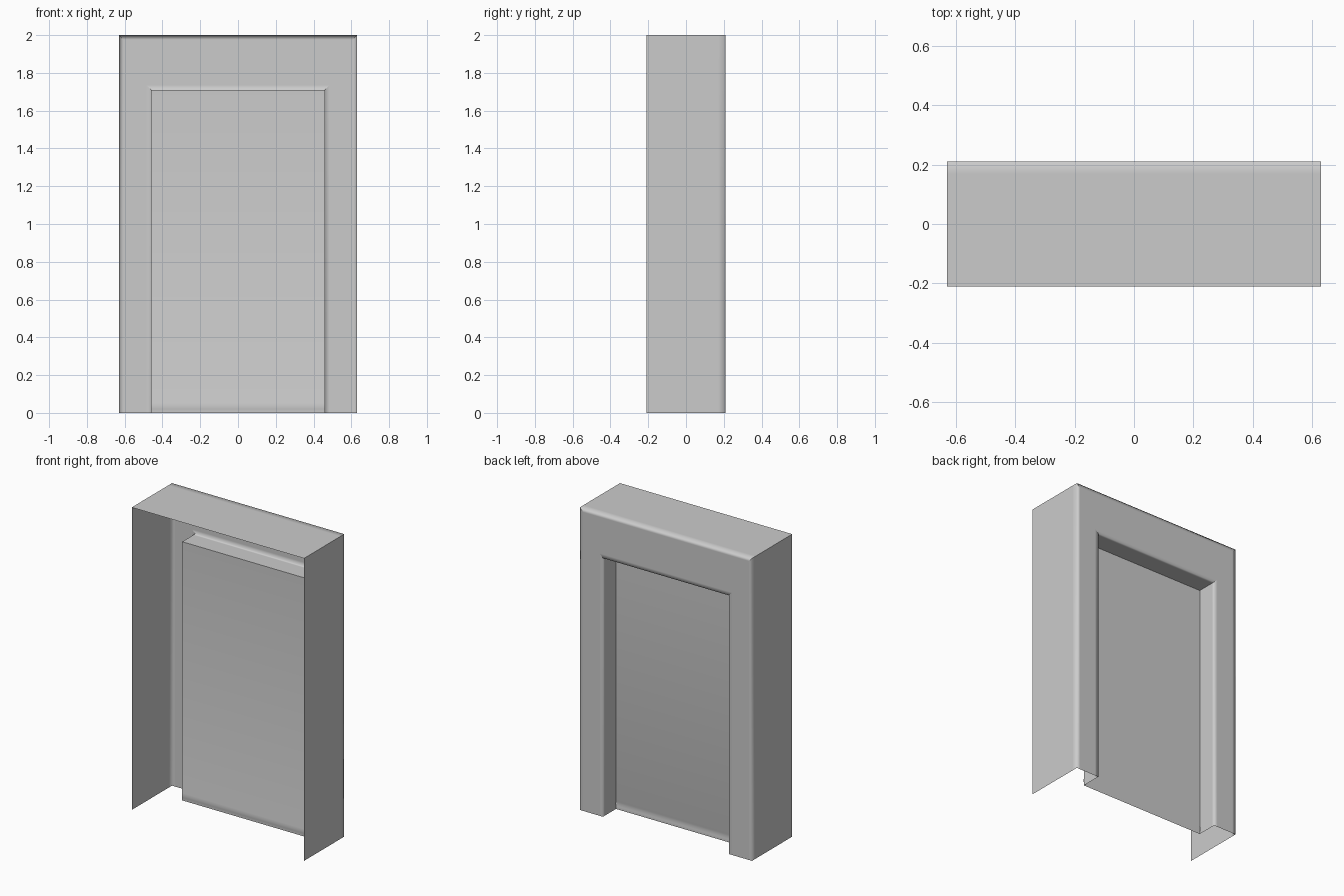
import bpy, bmesh

if "Cube" in bpy.data.objects:
    bpy.data.objects.remove(bpy.data.objects["Cube"])


def make_object(name, bm):
    mesh = bpy.data.meshes.new(name)
    bm.normal_update()
    for f in bm.faces:
        f.smooth = True
    bm.to_mesh(mesh)
    bm.free()
    obj = bpy.data.objects.new(name, mesh)
    bpy.context.collection.objects.link(obj)
    return obj


def bridge(bm, rows, sharp_columns=()):
    """Join equal-length rows of points with quads; creased columns stay sharp."""
    verts = [[bm.verts.new(p) for p in row] for row in rows]
    for a, b in zip(verts, verts[1:]):
        for i in range(len(a) - 1):
            bm.faces.new((a[i], b[i], b[i + 1], a[i + 1]))
        for i in sharp_columns:
            bm.edges.get((a[i], b[i])).smooth = False
    return verts


# Door surround: open-fronted shell, back wall and door reveal,
# swept as (half width, height, y) around the arch
profile = [
    (0.63, 2.00, -0.21), (0.63, 2.00, 0.17), (0.63, 2.00, 0.21),
    (0.605, 1.975, 0.21), (0.485, 1.735, 0.21), (0.46, 1.71, 0.21),
    (0.46, 1.71, 0.19), (0.46, 1.71, 0.074),
]
bm = bmesh.new()
bridge(bm, [[(-w, y, 0), (-w, y, h), (w, y, h), (w, y, 0)] for w, h, y in profile],
       sharp_columns=(1, 2))
bmesh.ops.recalc_face_normals(bm, faces=bm.faces)
# outside of the shell faces away from the centre
top = max(bm.faces, key=lambda f: f.calc_center_median().z)
if top.normal.z < 0:
    bmesh.ops.reverse_faces(bm, faces=bm.faces)
make_object("door_surround", bm)

# Door panel with a shallow kick strip, facing the back opening
bm = bmesh.new()
bridge(bm, [[(0.46, y, z), (-0.46, y, z)]
            for y, z in [(0.074, 0), (0.074, 0.02), (0.07, 0.035),
                         (0.074, 0.05), (0.074, 1.71)]])
if sum((f.normal.y for f in bm.faces)) == 0:
    bm.normal_update()
if bm.faces[:][0].normal.y < 0:
    bmesh.ops.reverse_faces(bm, faces=bm.faces)
make_object("door_panel", bm)
